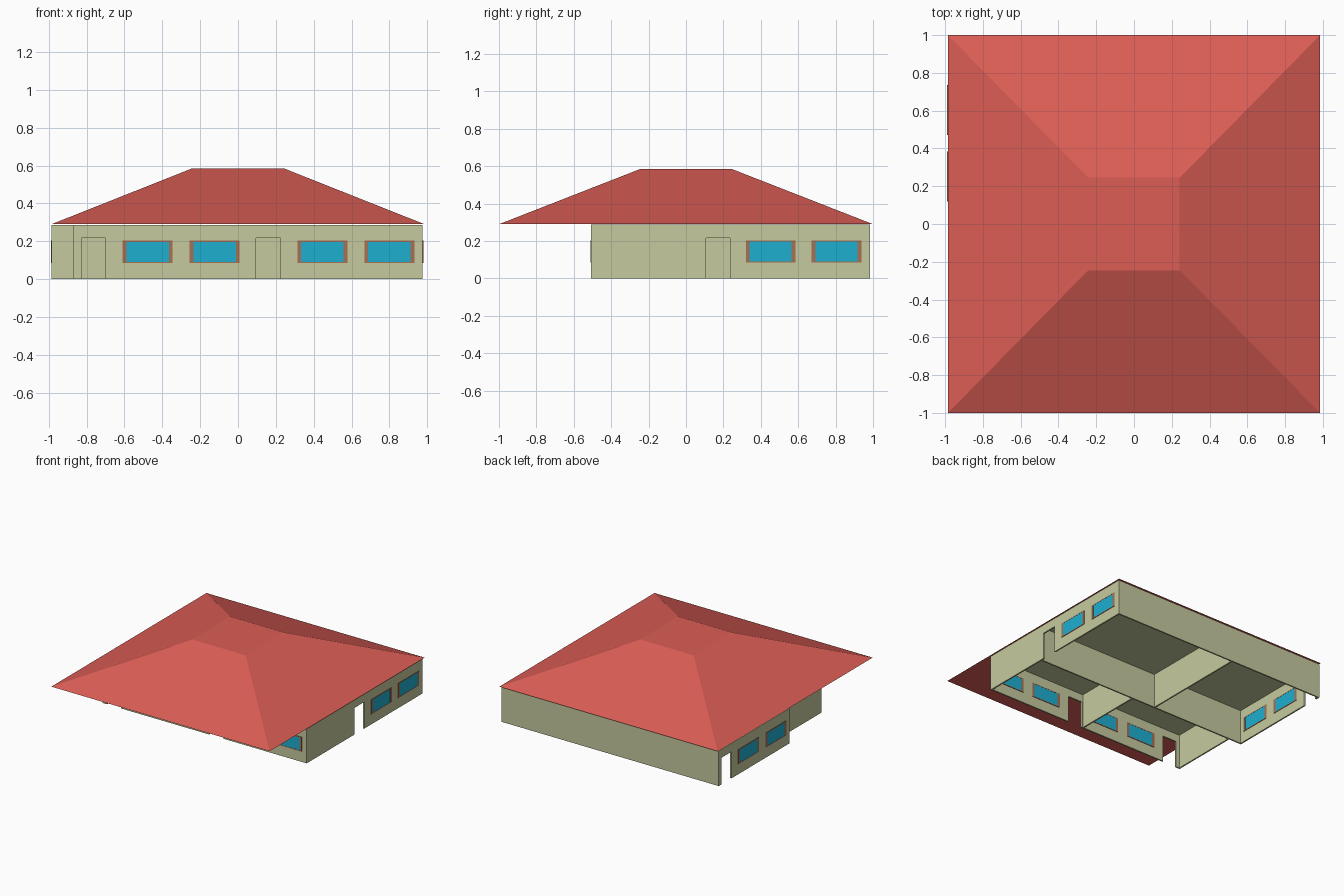
import bpy, bmesh
from mathutils import Vector

if "Cube" in bpy.data.objects:
    bpy.data.objects.remove(bpy.data.objects["Cube"])

T = 0.012      # wall thickness
H = 0.287      # wall height
DOOR = 0.217   # door opening height
YP = 0.07      # cross wall between front and back rooms


def material(name, rgb):
    m = bpy.data.materials.new(name)
    m.diffuse_color = (*rgb, 1)
    m.use_nodes = True
    m.node_tree.nodes["Principled BSDF"].inputs["Base Color"].default_value = m.diffuse_color
    return m


RED = material("roof_red", (0.71, 0.11, 0.09))
OLIVE = material("wall_olive", (0.56, 0.59, 0.34))
BLUE = material("glass_blue", (0.013, 0.43, 0.63))
BROWN = material("frame_brown", (0.39, 0.16, 0.09))


def finish(name, bm, mat):
    bmesh.ops.recalc_face_normals(bm, faces=bm.faces[:])
    me = bpy.data.meshes.new(name)
    bm.to_mesh(me)
    bm.free()
    me.materials.append(mat)
    ob = bpy.data.objects.new(name, me)
    bpy.context.collection.objects.link(ob)
    return ob


def box(name, lo, hi, mat):
    bm = bmesh.new()
    bmesh.ops.create_cube(bm, size=1)
    for v in bm.verts:
        v.co = [(l + h) / 2 + c * (h - l) for l, h, c in zip(lo, hi, v.co)]
    return finish(name, bm, mat)


def place(axis, along, depth, z):
    return (along, depth, z) if axis == 'x' else (depth, along, z)


def wall(name, axis, depth, a, b, doors=()):
    """Wall running along an axis, its outline notched by door openings."""
    pts = [(a, 0)]
    for d0, d1 in doors:
        pts += [(d0, 0), (d0, DOOR), (d1, DOOR), (d1, 0)]
    pts += [(b, 0), (b, H), (a, H)]
    bm = bmesh.new()
    face = bm.faces.new([bm.verts.new(place(axis, s, depth, z)) for s, z in pts])
    ext = bmesh.ops.extrude_face_region(bm, geom=[face])
    for g in ext['geom']:
        if isinstance(g, bmesh.types.BMVert):
            g.co += Vector(place(axis, 0, T, 0))
    return finish(name, bm, OLIVE)


def window(name, axis, depth, a, b, z0=0.085, z1=0.203):
    """Frame of four bars around a pane, standing slightly proud of both wall faces."""
    d0, d1 = depth - 0.004, depth + T + 0.004
    s, e = 0.02, 0.006
    bars = [(a, a + s, z0, z1), (b - s, b, z0, z1),
            (a + s, b - s, z0, z0 + e), (a + s, b - s, z1 - e, z1)]
    for i, (p, q, lo, hi) in enumerate(bars):
        box(f"{name}_frame_{i}", place(axis, p, d0, lo), place(axis, q, d1, hi), BROWN)
    box(f"{name}_glass", place(axis, a + s, d0 + 0.001, z0 + e),
        place(axis, b - s, d1 - 0.001, z1 - e), BLUE)


# Hipped roof with flat top
bm = bmesh.new()
bmesh.ops.create_cube(bm, size=2)
for v in bm.verts:
    top = v.co.z > 0
    v.co = (v.co.x * (0.242 if top else 0.985),
            v.co.y * (0.245 if top else 1.0), 0.585 if top else 0.29)
finish("roof", bm, RED)

# Outer walls
X0, X1, Y0, Y1, XR = -0.985, 0.975, -0.507, 0.985, -0.87
wall("front_wall", 'x', Y0, XR, X1, [(-0.828, -0.70), (0.095, 0.225)])
wall("right_wall", 'y', X1 - T, Y0, Y1, [(0.108, 0.235)])
wall("back_wall", 'x', Y1 - T, X0, X1)
wall("left_back_wall", 'y', X0, YP, Y1, [(0.82, 0.95)])
wall("left_front_wall", 'y', XR, Y0, YP)

# Inner partitions
wall("cross_wall", 'x', YP, X0, X1)
wall("back_partition", 'y', -0.142, YP, Y1)
wall("front_partition", 'y', 0.072, Y0, YP)

# Ceilings
box("back_ceiling", (X0 + 0.001, YP, H - 0.006), (X1 - 0.001, Y1 - 0.001, H - 0.001), OLIVE)
box("front_ceiling", (XR + 0.001, Y0 + 0.001, H - 0.006), (X1 - 0.001, YP, H - 0.001), OLIVE)

# Windows
W = 0.265
for i, a in enumerate((-0.61, -0.256, 0.313, 0.667)):
    window(f"front_window_{i}", 'x', Y0, a, a + W)
for i, a in enumerate((0.32, 0.672)):
    window(f"right_window_{i}", 'y', X1 - T, a, a + W)
for i, a in enumerate((0.12, 0.47)):
    window(f"left_window_{i}", 'y', X0, a, a + W)
